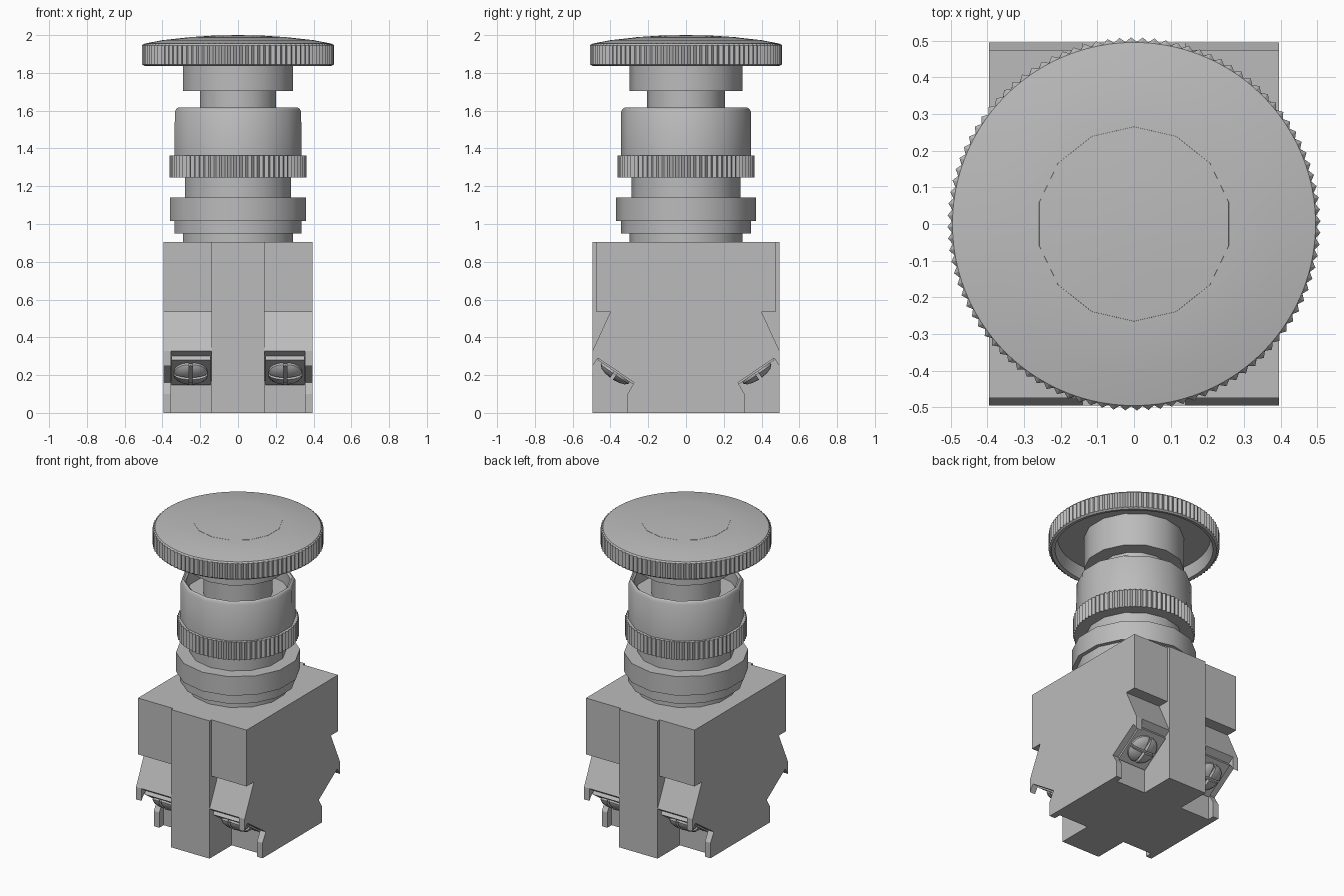
import bpy, bmesh, math
from mathutils import Matrix, Vector

if "Cube" in bpy.data.objects:
    bpy.data.objects.remove(bpy.data.objects["Cube"])

grey = bpy.data.materials.new("plain_grey")
grey.use_nodes = True
COLOUR = (0.5, 0.5, 0.5, 1)
grey.diffuse_color = COLOUR
grey.node_tree.nodes["Principled BSDF"].inputs["Base Color"].default_value = COLOUR


def finish(name, bm, smooth=True):
    """Turn a bmesh into a shaded, coloured object."""
    bmesh.ops.remove_doubles(bm, verts=bm.verts, dist=1e-5)
    bmesh.ops.recalc_face_normals(bm, faces=bm.faces)
    mesh = bpy.data.meshes.new(name)
    bm.to_mesh(mesh)
    bm.free()
    mesh.materials.append(grey)
    ob = bpy.data.objects.new(name, mesh)
    bpy.context.collection.objects.link(ob)
    if smooth:
        bpy.ops.object.select_all(action='DESELECT')
        ob.select_set(True)
        bpy.context.view_layer.objects.active = ob
        bpy.ops.object.shade_smooth_by_angle(angle=math.radians(30))
    return ob


def lathe(name, profile, sides, tooth_from=None, depth=0.0):
    """Spin (radius, z) points; rings beyond tooth_from get knurled."""
    bm = bmesh.new()
    rings = []
    for r, z in profile:
        ring = []
        for i in range(sides):
            a = 2 * math.pi * (i + 0.5) / sides
            rr = r - depth * (i % 2) if tooth_from and r > tooth_from else r
            ring.append(bm.verts.new((rr * math.cos(a), rr * math.sin(a), z)))
        rings.append(ring)
    for low, high in zip(rings, rings[1:]):
        for i in range(sides):
            j = (i + 1) % sides
            bm.faces.new((low[i], low[j], high[j], high[i]))
    for ring, (r, z) in ((rings[0], profile[0]), (rings[-1], profile[-1])):
        if r > 0.001:
            bm.faces.new(ring)
    bmesh.ops.dissolve_degenerate(bm, dist=1e-6, edges=bm.edges)
    return finish(name, bm)


def prism(name, outline, x0, x1):
    """Extrude a (y, z) outline along x."""
    bm = bmesh.new()
    face = bm.faces.new([bm.verts.new((x0, y, z)) for y, z in outline])
    new = bmesh.ops.extrude_face_region(bm, geom=[face])["geom"]
    bmesh.ops.translate(bm, vec=(x1 - x0, 0, 0),
                        verts=[v for v in new if isinstance(v, bmesh.types.BMVert)])
    return finish(name, bm, smooth=False)


def combine(target, tool, operation):
    mod = target.modifiers.new("combine", 'BOOLEAN')
    mod.operation, mod.object, mod.solver = operation, tool, 'EXACT'
    bpy.context.view_layer.objects.active = target
    bpy.ops.object.modifier_apply(modifier=mod.name)
    bpy.data.objects.remove(tool)


# Contact block: notched side profile, mirrored front to back
side = [(-0.475, 0.905), (-0.475, 0.535), (-0.40, 0.535), (-0.495, 0.328),
        (-0.495, 0.247), (-0.466, 0.29), (-0.275, 0.16), (-0.31, 0.10), (-0.31, 0)]
block = prism("contact_block", side + [(-y, z) for y, z in reversed(side)], -0.395, 0.395)

# Terminal pockets cut at each corner
pocket = [(-0.53, 0.352), (-0.265, 0.169), (-0.265, -0.05), (-0.53, -0.05)]
for sy in (1, -1):
    for sx in (1, -1):
        tool = prism("pocket_cutter", [(y * sy, z) for y, z in pocket], sx * 0.1, sx * 0.355)
        combine(block, tool, 'DIFFERENCE')

# Central rib, front to back
rib = prism("rib", [(-0.495, 0), (0.495, 0), (0.495, 0.905), (-0.495, 0.905)], -0.14, 0.14)
combine(block, rib, 'UNION')


def screw(name, place):
    """Domed head in four quarters, leaving a cross slot, on a base disc."""
    bm = bmesh.new()
    head = [(0, 0), (0.08, 0), (0.08, 0.012), (0.065, 0.026), (0.035, 0.036), (0, 0.04)]
    gap, steps = 0.009, 6
    for q in range(4):
        turn = Matrix.Rotation(q * math.pi / 2, 4, 'Z')
        rows = []
        for k in range(steps + 1):
            a = math.pi / 2 * k / steps
            rows.append([bm.verts.new(place @ turn @ Vector(
                (gap + r * math.cos(a), gap + r * math.sin(a), h))) for r, h in head])
        for a, b in zip(rows, rows[1:]):
            for i in range(len(head) - 1):
                bm.faces.new((a[i], a[i + 1], b[i + 1], b[i]))
        bm.faces.new(rows[0])
        bm.faces.new(rows[-1])
    bmesh.ops.create_cone(bm, cap_ends=True, segments=24, radius1=0.08, radius2=0.08,
                          depth=0.012, matrix=place @ Matrix.Translation((0, 0, 0.006)))
    bmesh.ops.dissolve_degenerate(bm, dist=1e-6, edges=bm.edges)
    finish(name, bm)


# Tilted terminal plates with their screws
along, out = Vector((0.823, -0.568)), Vector((-0.568, -0.823))
start = Vector((-0.455, 0.301))
for sy, end in ((1, "front"), (-1, "back")):
    for sx, hand in ((1, "left"), (-1, "right")):
        corners = [start, start + out * 0.024,
                   start + out * 0.024 + along * 0.235, start + along * 0.235]
        prism(f"{end}_{hand}_terminal_plate", [(p.x * sy, p.y) for p in corners],
              sx * 0.146, sx * 0.352)
        mid = start + out * 0.024 + along * 0.118
        normal = Vector((0, out.x * sy, out.y))
        xa = Vector((1, 0, 0))
        ya = normal.cross(xa)
        place = Matrix((xa, ya, normal)).transposed().to_4x4()
        place.translation = (sx * 0.25, mid.x * sy, mid.y)
        screw(f"{end}_{hand}_terminal_screw", place)

# Stepped mounting collar
SIDES = 14
lathe("mounting_collar", [(0.30, 0.90), (0.30, 0.95), (0.345, 0.95), (0.345, 1.015),
                          (0.37, 1.015), (0.37, 1.14), (0.288, 1.14), (0.288, 1.25)], SIDES)

# Knurled locking ring and open sleeve above it
lathe("locking_ring", [(0.28, 1.245), (0.363, 1.245), (0.363, 1.362), (0.28, 1.362)],
      144, 0.355, 0.012)
lathe("sleeve", [(0.345, 1.36), (0.343, 1.595), (0.335, 1.61), (0.325, 1.616),
                 (0.312, 1.605), (0.31, 1.52), (0.1, 1.52)], SIDES)

# Plunger neck and hub
lathe("plunger_neck", [(0.206, 1.50), (0.206, 1.71)], SIDES)
lathe("plunger_hub", [(0.298, 1.705), (0.298, 1.93)], SIDES)

# Mushroom cap with knurled edge, hollow underside and shallow crown
lathe("mushroom_cap", [(0.1, 1.92), (0.455, 1.92), (0.47, 1.84), (0.492, 1.836),
                       (0.509, 1.845), (0.509, 1.946), (0.495, 1.955), (0.40, 1.973),
                       (0.265, 1.988), (0.1, 1.988)], 200, 0.5, 0.012)
lathe("cap_crown", [(0.266, 1.986), (0.265, 1.989), (0.14, 1.997), (0, 2.0)], SIDES)
